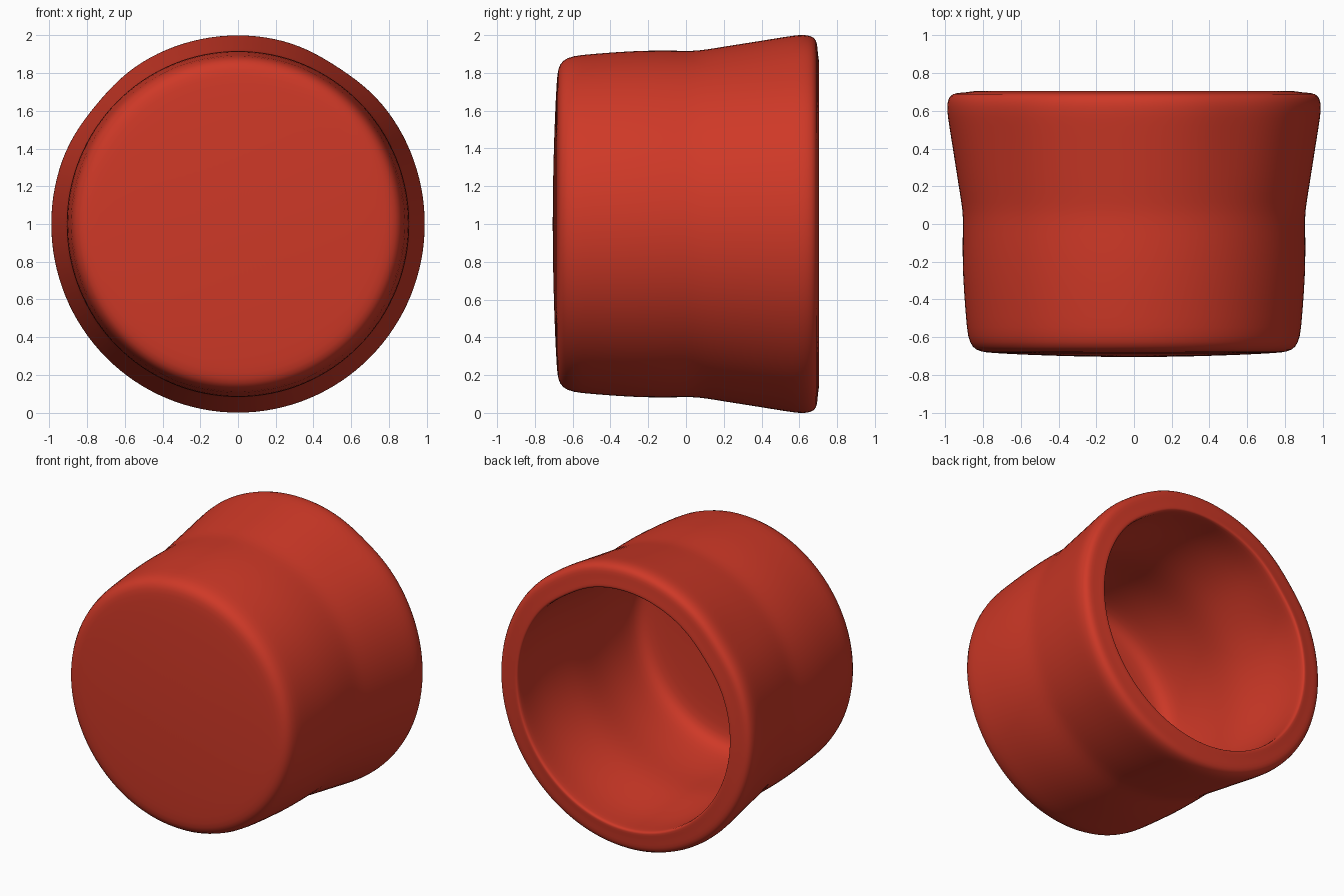
import bpy
import bmesh
import math

cube = bpy.data.objects.get("Cube")
if cube:
    bpy.data.objects.remove(cube, do_unlink=True)

# Red plastic
red = bpy.data.materials.new("red plastic")
red.use_nodes = True
colour = (0.62, 0.04, 0.02, 1.0)
red.diffuse_color = colour
bsdf = red.node_tree.nodes["Principled BSDF"]
bsdf.inputs["Base Color"].default_value = colour
bsdf.inputs["Roughness"].default_value = 0.6

SEGMENTS = 64
CENTRE_Z = 1.0

# Cross-section as (radius, y): domed closed end, outer wall, flared rim, cavity
profile = [
    (0.0, -0.706), (0.30, -0.703), (0.60, -0.693), (0.76, -0.684),
    (0.825, -0.678), (0.868, -0.655), (0.892, -0.60), (0.901, -0.50),
    (0.913, -0.35), (0.920, -0.20), (0.919, -0.05), (0.917, 0.04),
    (0.925, 0.11), (0.942, 0.21), (0.970, 0.39), (0.993, 0.53),
    (1.003, 0.60), (1.002, 0.645), (0.988, 0.683), (0.955, 0.695),
    (0.91, 0.697), (0.865, 0.704), (0.845, 0.706), (0.838, 0.69),
    (0.842, 0.62), (0.846, 0.50), (0.835, 0.36), (0.815, 0.20),
    (0.803, 0.08), (0.805, -0.05), (0.812, -0.20), (0.803, -0.36),
    (0.79, -0.47), (0.765, -0.545), (0.71, -0.575), (0.60, -0.585),
    (0.30, -0.593), (0.0, -0.596),
]


def flare_dent(angle, y):
    """Shallow flats on the upper shoulders of the flared rim."""
    fade = min(max(y / 0.5, 0.0), 1.0)
    bump = sum(math.exp(-((angle - math.radians(a)) / 0.2) ** 2) for a in (57, 140))
    return 0.013 * fade * bump


# Turn the cross-section around the y axis
bm = bmesh.new()
rings = []
for radius, y in profile:
    if radius == 0.0:
        rings.append([bm.verts.new((0, y, CENTRE_Z))])
        continue
    ring = []
    for i in range(SEGMENTS):
        a = 2 * math.pi * i / SEGMENTS
        r = radius - flare_dent(a, y)
        ring.append(bm.verts.new((0.99 * r * math.cos(a), y, CENTRE_Z + r * math.sin(a))))
    rings.append(ring)

for first, second in zip(rings, rings[1:]):
    for i in range(SEGMENTS):
        j = (i + 1) % SEGMENTS
        if len(first) == 1:
            bm.faces.new((first[0], second[i], second[j]))
        elif len(second) == 1:
            bm.faces.new((first[i], second[0], first[j]))
        else:
            bm.faces.new((first[i], second[i], second[j], first[j]))
bmesh.ops.recalc_face_normals(bm, faces=bm.faces)

mesh = bpy.data.meshes.new("flared_cap")
bm.to_mesh(mesh)
bm.free()
mesh.materials.append(red)
cap = bpy.data.objects.new("flared_cap", mesh)
bpy.context.collection.objects.link(cap)

# Smooth finish
for poly in mesh.polygons:
    poly.use_smooth = True
subsurf = cap.modifiers.new("smooth", "SUBSURF")
subsurf.levels = 1
subsurf.render_levels = 1
